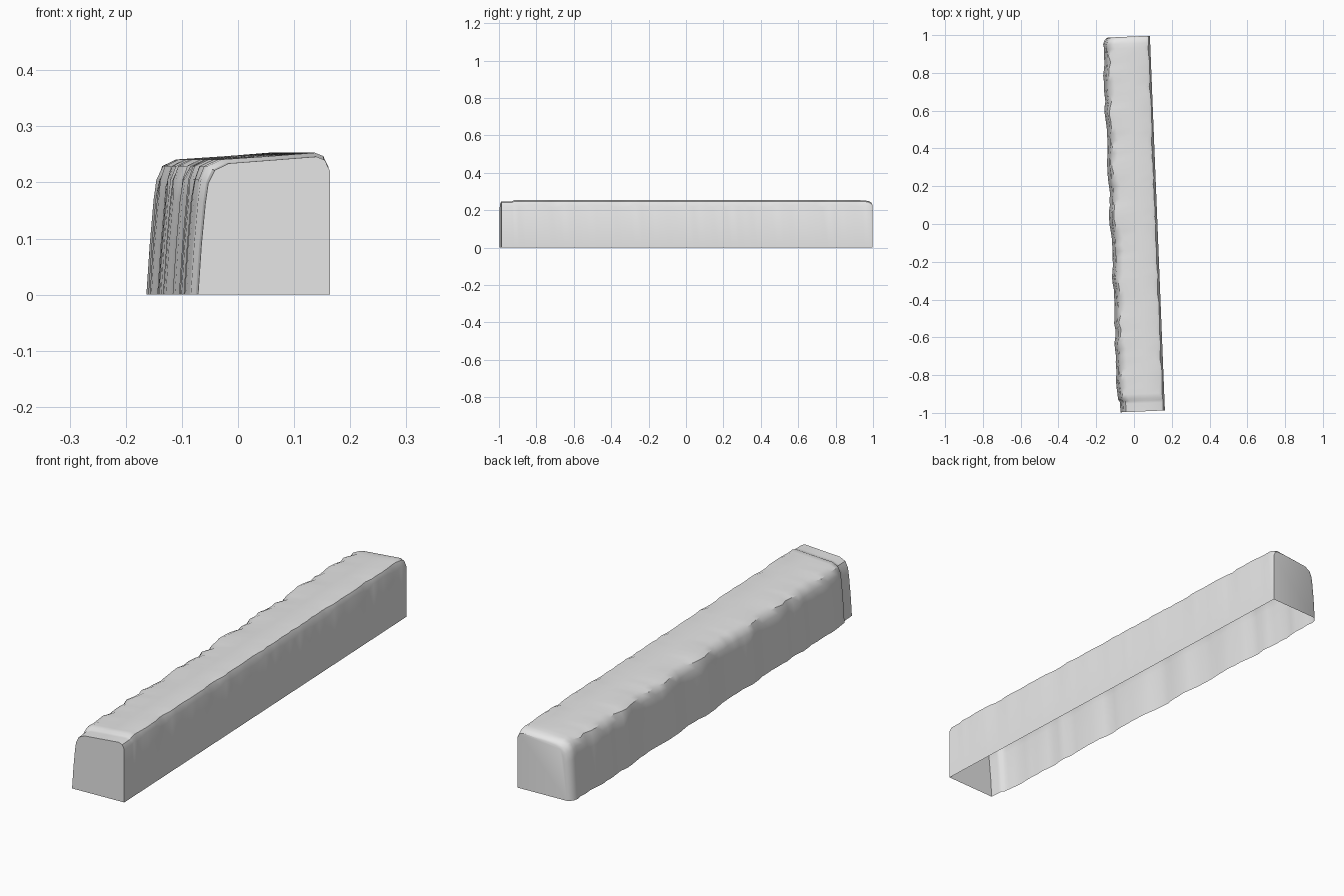
import bpy, bmesh, math, random
from mathutils import Matrix

random.seed(7)
cube = bpy.data.objects.get("Cube")
if cube:
    bpy.data.objects.remove(cube, do_unlink=True)

stone = bpy.data.materials.new("stone_grey")
stone.use_nodes = True
grey = (0.8, 0.8, 0.8, 1)
stone.diffuse_color = grey
stone.node_tree.nodes["Principled BSDF"].inputs["Base Color"].default_value = grey


def section(y, shrink=0.0, left=0.0, worn=0.0, chip=0.0):
    """Leaning worn left side, gently sloped top, upright right side."""
    l, r = -0.124 + left + shrink, 0.124 + 0.003 * y
    d = shrink * 0.7
    return [(l, y, 0), (l + 0.006, y, 0.09), (l + 0.013, y, 0.17 - d),
            (l + 0.018 + worn * 0.3, y, 0.205 - d), (l + 0.030 + worn, y, 0.229 - d),
            (l + 0.055 + worn, y, 0.241 - d), (0.02, y, 0.247 - d),
            (r - 0.024 - chip, y, 0.253 - d), (r - 0.009 - chip * 0.4, y, 0.247 - d),
            (r, y, 0.228 - d - chip), (r, y, 0)]


# Front end block, with a small step up to the body
sections = [section(-0.993, 0.010), section(-0.95, 0.009),
            section(-0.936, 0.008), section(-0.925, 0.0)]

# Body, with uneven chipped edges
count = 54
left = 0.0
for i in range(count):
    y = -0.90 + 1.83 * i / (count - 1)
    left = 0.5 * left + random.uniform(-0.005, 0.005)
    sections.append(section(y, 0.0, left, random.uniform(-0.006, 0.010),
                            random.uniform(-0.004, 0.014)))

# Rounded back end
sections += [section(0.955, 0.002), section(0.975, 0.008),
             section(0.987, 0.018), section(0.992, 0.028)]

# Skin the sections, close both ends and leave the underside open
bm = bmesh.new()
rings = [[bm.verts.new(p) for p in s] for s in sections]
for a, b in zip(rings, rings[1:]):
    for j in range(len(a) - 1):
        bm.faces.new((a[j], b[j], b[j + 1], a[j + 1]))
bm.faces.new(rings[0])
bm.faces.new(rings[-1][::-1])
bmesh.ops.recalc_face_normals(bm, faces=bm.faces)
if max(bm.faces, key=lambda f: f.calc_center_median().z).normal.z < 0:
    bmesh.ops.reverse_faces(bm, faces=bm.faces)

# The block lies slightly turned
bmesh.ops.transform(bm, matrix=Matrix.Rotation(0.043, 4, 'Z'), verts=bm.verts)

mesh = bpy.data.meshes.new("kerb_stone")
bm.to_mesh(mesh)
bm.free()
mesh.materials.append(stone)
kerb = bpy.data.objects.new("kerb_stone", mesh)
bpy.context.collection.objects.link(kerb)
bpy.ops.object.select_all(action='DESELECT')
bpy.context.view_layer.objects.active = kerb
kerb.select_set(True)
bpy.ops.object.shade_smooth_by_angle(angle=math.radians(35))
